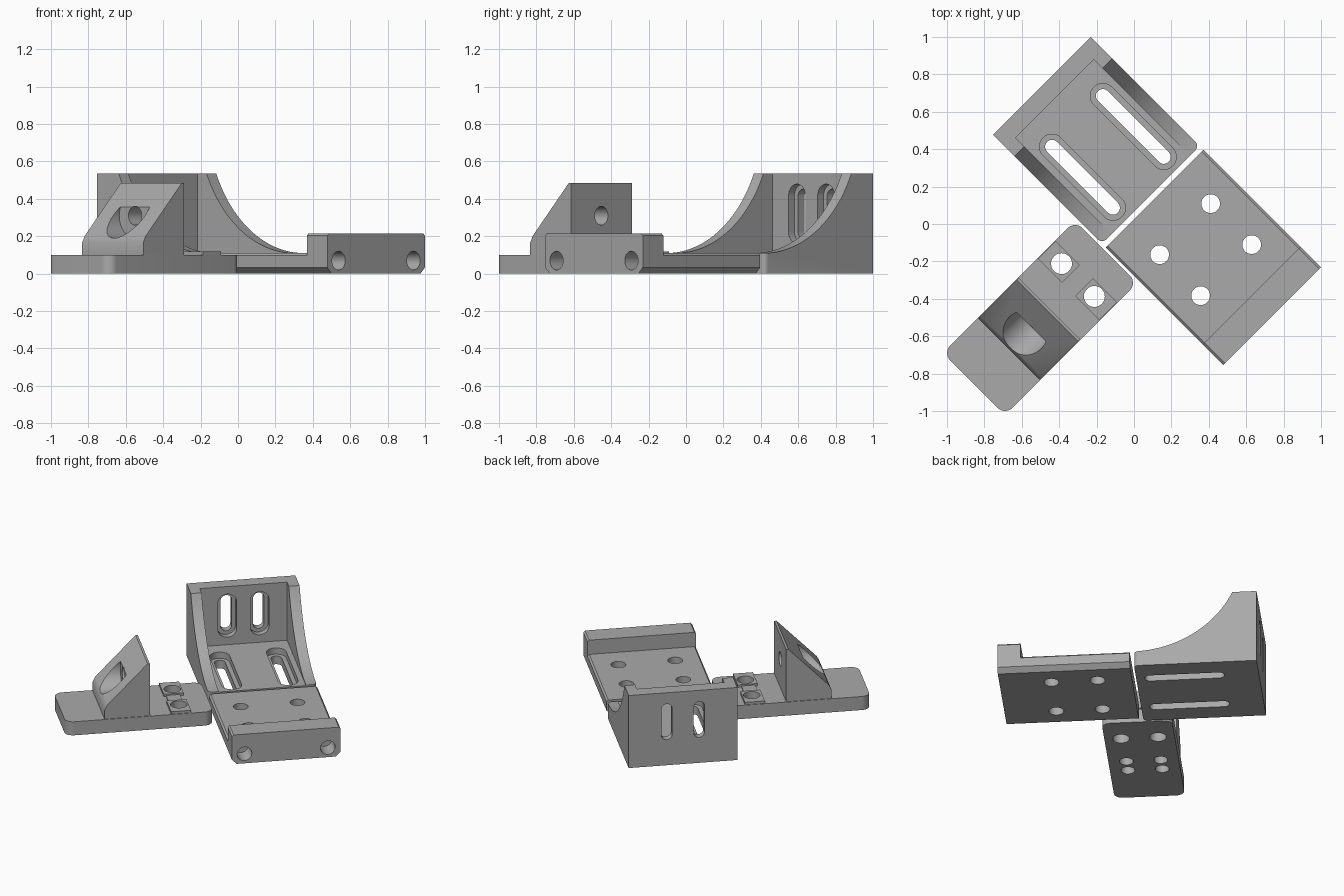
import bpy, bmesh
from math import cos, sin, pi, asin, sqrt
from mathutils import Vector
from mathutils.geometry import convex_hull_2d

cube = bpy.data.objects.get("Cube")
if cube:
    bpy.data.objects.remove(cube, do_unlink=True)

grey = bpy.data.materials.new("plain_grey")
grey.use_nodes = True
GREY = (0.4, 0.4, 0.4, 1)
grey.diffuse_color = GREY
grey.node_tree.nodes["Principled BSDF"].inputs["Base Color"].default_value = GREY


def hull(centres, r, n=40):
    """Outline wrapped round equal circles: a disc, a slot or a rounded plate."""
    pts = [Vector((x + r * cos(2 * pi * i / n), y + r * sin(2 * pi * i / n)))
           for x, y in centres for i in range(n)]
    return [pts[i] for i in convex_hull_2d(pts)]


def rect(a0, a1, b0, b1):
    return [(a0, b0), (a1, b0), (a1, b1), (a0, b1)]


def prism(name, outline, lo, hi, axis, round_edge=None, radius=0.03):
    """Extrude an outline along x, y or z; optionally round chosen edges."""
    place = {"x": lambda a, b, d: (d, a, b),
             "y": lambda a, b, d: (a, d, b),
             "z": lambda a, b, d: (a, b, d)}[axis]
    bm = bmesh.new()
    base = [bm.verts.new(place(p[0], p[1], lo)) for p in outline]
    top = [bm.verts.new(place(p[0], p[1], hi)) for p in outline]
    bm.faces.new(base)
    bm.faces.new(top)
    for i in range(len(base)):
        j = (i + 1) % len(base)
        bm.faces.new((base[i], base[j], top[j], top[i]))
    bmesh.ops.recalc_face_normals(bm, faces=bm.faces)
    if round_edge:
        edges = [e for e in bm.edges if round_edge(e)]
        bmesh.ops.bevel(bm, geom=edges, offset=radius, segments=5,
                        profile=0.5, affect='EDGES')
    mesh = bpy.data.meshes.new(name)
    bm.to_mesh(mesh)
    bm.free()
    mesh.materials.append(grey)
    ob = bpy.data.objects.new(name, mesh)
    bpy.context.collection.objects.link(ob)
    return ob


def combine(body, tools, operation='DIFFERENCE'):
    for tool in tools:
        tool.hide_render = True
        mod = body.modifiers.new("combine", 'BOOLEAN')
        mod.operation, mod.solver, mod.object = operation, 'EXACT', tool
        bpy.context.view_layer.objects.active = body
        bpy.ops.object.modifier_apply(modifier=mod.name)
        bpy.data.objects.remove(tool, do_unlink=True)


def finish(ob):
    """Turn the part to its diagonal position and smooth its round faces."""
    ob.rotation_euler.z = pi / 4
    bpy.ops.object.select_all(action='DESELECT')
    ob.select_set(True)
    bpy.context.view_layer.objects.active = ob
    bpy.ops.object.shade_smooth_by_angle(angle=pi / 6)


MID = 0.174              # shared centre line of bracket and plate
X0, X1 = -0.195, 0.543   # shared width

# Angle bracket: upright wall, floor and two curved side ribs
front, rib, back, floor, top = 0.047, 0.707, 0.87, 0.11, 0.535
run, rise = rib - front, top - floor
R = (run ** 2 + rise ** 2) / (2 * rise)
sweep = asin(run / R)
arc = [(front + R * sin(sweep * i / 24), floor + R * (1 - cos(sweep * i / 24)))
       for i in range(25)]
bracket = prism("angle_bracket", [(back, top), (back, 0), (front, 0)] + arc, X0, X1, "x",
                lambda e: all(abs(v.co.y - front) < 1e-4 for v in e.verts)
                and abs(e.verts[0].co.x - e.verts[1].co.x) < 1e-4)
cutters = [prism("cut", rect(X0 + 0.073, X1 - 0.073, -0.1, 0.775), 0.106, 1, "z")]
for side in (-1, 1):
    # Stepped slots in the floor
    x = MID + side * 0.192
    ends = [(x, 0.141), (x, 0.602)]
    cutters += [prism("cut", hull(ends, 0.037), -0.1, 0.3, "z"),
                prism("cut", hull(ends, 0.067), 0.06, 0.3, "z")]
    # Stepped slots in the wall
    x = MID + side * 0.11
    ends = [(x, 0.225), (x, 0.415)]
    cutters += [prism("cut", hull(ends, 0.037), 0.7, 1, "y"),
                prism("cut", hull(ends, 0.064), 0.7, 0.82, "y")]
combine(bracket, cutters)
finish(bracket)


# Square plate with a raised lip along one side
def chamfered(z, low=0.033, high=0.012):
    return [(X0 + low, 0), (X1 - low, 0), (X1, low), (X1, z - high),
            (X1 - high, z), (X0 + high, z), (X0, z - high), (X0, low)]


plate = prism("lipped_plate", chamfered(0.11), -0.8, 0.018, "y")
combine(plate, [prism("lip", chamfered(0.215), -0.87, -0.715, "y")], 'UNION')
cutters = []
for side in (-1, 1):
    cutters += [prism("cut", hull([(MID + side * 0.193, y)], 0.05), -0.1, 0.3, "z")
                for y in (-0.523, -0.213)]
    cutters.append(prism("cut", hull([(MID + side * 0.283, 0.07)], 0.05), -1, -0.74, "y"))
combine(plate, cutters)
finish(plate)

# Long base with a wedge-shaped stop
corners = [(x, y) for x in (-1.153, -0.268) for y in (-0.178, 0.178)]
base = prism("wedge_base", hull(corners, 0.058), 0, 0.1, "z")
wedge = prism("wedge", [(-0.947, 0.05), (-0.64, 0.05), (-0.64, 0.485), (-0.655, 0.485),
                        (-0.93, 0.2), (-0.947, 0.165)], -0.231, 0.231, "x")
# The wedge profile runs along the base, so swap it into place
for v in wedge.data.vertices:
    v.co = Vector((v.co.y, v.co.x, v.co.z))
wedge.data.flip_normals()
parts = [wedge, prism("bar", rect(-0.48, -0.385, -0.1, 0.1), 0.05, 0.108, "z")]
# Low raised pads round the mounting holes
parts += [prism("pad", rect(-0.495, -0.36, min(s * 0.05, s * 0.231), max(s * 0.05, s * 0.231)),
                0.05, 0.118, "z") for s in (-1, 1)]
combine(base, parts, 'UNION')
# Screw bore with a wide head pocket, then the holes below
cutters = [prism("cut", hull([(0, 0.31)], 0.05), -1.1, -0.5, "x"),
           prism("cut", hull([(0, 0.31)], 0.12), -1.1, -0.778, "x")]
for s in (-1, 1):
    cutters.append(prism("cut", hull([(-0.424, s * 0.124)], 0.056), -0.1, 0.3, "z"))
    cutters += [prism("cut", hull([(x, s * 0.115)], 0.046), -0.1, 0.09, "z")
                for x in (-0.73, -0.85)]
combine(base, cutters)
finish(base)
